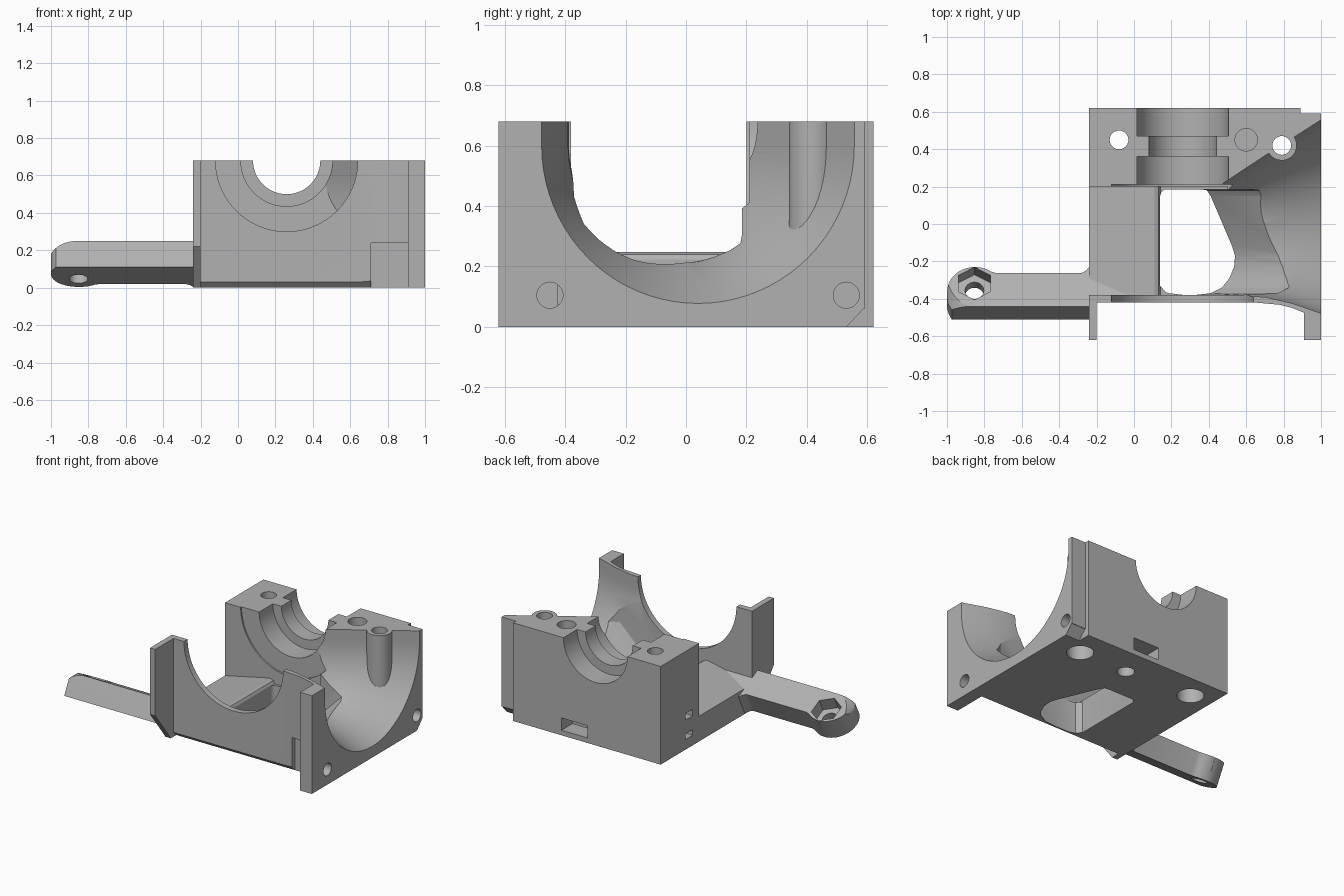
import bpy, bmesh, math
from mathutils import Vector

if "Cube" in bpy.data.objects:
    bpy.data.objects.remove(bpy.data.objects["Cube"])

grey = bpy.data.materials.new("plain grey")
grey.diffuse_color = (0.44, 0.44, 0.44, 1)
grey.use_nodes = True
grey.node_tree.nodes["Principled BSDF"].inputs["Base Color"].default_value = grey.diffuse_color


def loft(name, rings):
    """Closed solid through a list of equal-length 3D rings."""
    bm = bmesh.new()
    vs = [[bm.verts.new(p) for p in r] for r in rings]
    n = len(rings[0])
    for a, b in zip(vs, vs[1:]):
        for i in range(n):
            j = (i + 1) % n
            bm.faces.new((a[i], a[j], b[j], b[i]))
    bm.faces.new(vs[0][::-1])
    bm.faces.new(vs[-1])
    bmesh.ops.recalc_face_normals(bm, faces=bm.faces)
    me = bpy.data.meshes.new(name)
    bm.to_mesh(me)
    bm.free()
    me.materials.append(grey)
    ob = bpy.data.objects.new(name, me)
    bpy.context.collection.objects.link(ob)
    return ob


def prism(name, pts, axis, a, b):
    """Extrude a 2D profile along an axis from a to b."""
    put = {'x': lambda u, v, w: (w, u, v),
           'y': lambda u, v, w: (u, w, v),
           'z': lambda u, v, w: (u, v, w)}[axis]
    return loft(name, [[put(u, v, w) for u, v in pts] for w in (a, b)])


def box(x0, x1, y0, y1, z0, z1):
    return prism("box", [(x0, y0), (x1, y0), (x1, y1), (x0, y1)], 'z', z0, z1)


def arc(cx, cy, r, a0, a1, n, ry=None):
    ry = ry or r
    return [(cx + r * math.cos(math.radians(a0 + (a1 - a0) * i / n)),
             cy + ry * math.sin(math.radians(a0 + (a1 - a0) * i / n))) for i in range(n + 1)]


def rod(u, v, r, axis, a, b, n=40):
    return prism("rod", arc(u, v, r, 0, 360, n)[:-1], axis, a, b)


def combine(ob, other, op):
    m = ob.modifiers.new("b", 'BOOLEAN')
    m.operation, m.object, m.solver = op, other, 'EXACT'
    bpy.context.view_layer.objects.active = ob
    bpy.ops.object.modifier_apply(modifier=m.name)
    bpy.data.objects.remove(other)


# housing block with the fan plate on its right
body = prism("housing", [(-.24, .62), (.89, .62), (.89, .59), (1, .59), (1, -.62), (.91, -.62),
                         (.91, -.475), (.85, -.45), (.78, -.432), (.65, -.42), (-.24, -.42)], 'z', 0, .68)

# fan duct narrowing from the round inlet towards the chamber
duct = []
for x, y0, y1, zb in ((1.01, -.481, .563, .073), (.85, -.425, .46, .15), (.7, -.39, .365, .212), (.45, -.38, .2, .23)):
    c, h = (y0 + y1) / 2, (y1 - y0) / 2
    ring = [(x, c + h * u, .6 + (.6 - zb) * v) for u, v in arc(0, 0, 1, 180, 360, 40)]
    duct.append(ring + [(x, y1, .8), (x, y0, .8)])
combine(body, loft("duct", duct), 'DIFFERENCE')

# chamber with a gently sloping floor
combine(body, prism("chamber", [(-.3, .153), (-.24, .175), (.08, .245), (.11, .248), (.13, .24),
                                (.142, .22), (.5, .22), (.5, .8), (-.3, .8)], 'y', -.38, .2), 'DIFFERENCE')

# outlet through the floor, flaring to the right as it rises
hole = ([(.14, -.33), (.14, .15)] + arc(.175, .15, .035, 150, 90, 3) + [(.36, .185), (.39, .18), (.41, .15)]
        + [(.525, -.12), (.54, -.17), (.535, -.23), (.51, -.29), (.47, -.34), (.41, -.37), (.33, -.379)]
        + [(.22, -.379), (.17, -.365)])


def outlet(z):
    flare = 1.05 * max(0, min(z, .34))
    return [(x + max(0, min(1, (x - .18) / .22)) * flare, y, z) for x, y in hole]


combine(body, loft("outlet", [outlet(z) for z in (-.05, 0, .34, .62)]), 'DIFFERENCE')

# stepped half-round seat: front wall, shallow recess, wide, narrow, wide
for r, y0, y1 in ((.38, -.6, -.37), (.38, .15, .21), (.245, .2, .36), (.18, .3, .5), (.245, .47, .7)):
    combine(body, rod(.26, .68, r, 'y', y0, y1, 72), 'DIFFERENCE')

# screw post in the duct
combine(body, rod(.79, .42, .08, 'z', .12, .68), 'UNION')

# screw holes with wider mouths underneath
for x, y, r, z0 in ((-.08, .45, .05, -.1), (.6, .45, .06, .3), (.79, .42, .05, -.1)):
    combine(body, rod(x, y, r, 'z', z0, .8), 'DIFFERENCE')
for x, y, r, z1 in ((-.08, .45, .085, .15), (.79, .42, .085, .1), (.42, .42, .055, .12)):
    combine(body, rod(x, y, r, 'z', -.1, z1), 'DIFFERENCE')
for y in (-.45, .53):
    combine(body, rod(y, .105, .043, 'x', .85, 1.1), 'DIFFERENCE')

# nut slots, corner pocket and bottom chamfers
for b in ((.32, .52, .5, .7, .035, .12), (-.3, -.12, .27, .35, .07, .11), (-.3, -.12, .27, .35, .205, .25),
          (.71, .91, -.6, -.39, -.1, .24)):
    combine(body, box(*b), 'DIFFERENCE')
combine(body, prism("chamfer", [(.53, -.001), (.7, -.001), (.7, .06), (.587, .06)], 'x', .89, 1.1), 'DIFFERENCE')
combine(body, prism("chamfer", [(-.43, .04), (-.43, -.01), (-.38, -.01)], 'x', -.2, .71), 'DIFFERENCE')

# left flange with a slanted foot
combine(body, prism("flange", [(-.4, 0), (-.45, 0), (-.62, .22), (-.62, .68), (-.4, .68)], 'x', -.24, -.2), 'UNION')

# mounting arm: a slab leaning backwards, drawn in its own plane (x, s) from the top front edge
corner = Vector((0, -.44, .25))
along, normal = Vector((0, .893, -.45)), Vector((0, .45, .893))


def tilted(name, pts, up, down):
    return loft(name, [[corner + Vector((x, 0, 0)) + along * s + normal * h for x, s in pts] for h in (up, down)])


arm = tilted("mounting_arm", [(.04, 0), (.04, .2), (-.2, .235), (-.24, .235), (-.255, .215), (-.28, .2), (-.74, .2)]
             + arc(-.85, .085, .15, 55, 214, 24) + [(-.96, 0)], 0, -.157)
for b in ((-2, 2, -2, 2, -1, 0), (-.235, 1, -2, -.385, -1, 1)):
    combine(arm, box(*b), 'DIFFERENCE')
combine(arm, prism("rounding", [(.1, -.1), (-1.02, -.1), (-1.02, .14)]
                   + arc(-.86, .14, .15, 170, 90, 12, .11) + [(-.84, .3), (.1, .3)], 'y', -.7, 0), 'INTERSECT')

# screw hole square to the slab, with a hexagonal nut pocket
combine(arm, tilted("hole", arc(-.853, .14, .05, 0, 360, 32)[:-1], .2, -.4), 'DIFFERENCE')
combine(arm, tilted("pocket", arc(-.853, .137, .098, 30, 390, 6)[:-1], .2, -.09), 'DIFFERENCE')

for ob in (body, arm):
    bpy.ops.object.select_all(action='DESELECT')
    ob.select_set(True)
    bpy.context.view_layer.objects.active = ob
    bpy.ops.object.shade_smooth_by_angle(angle=math.radians(25))
